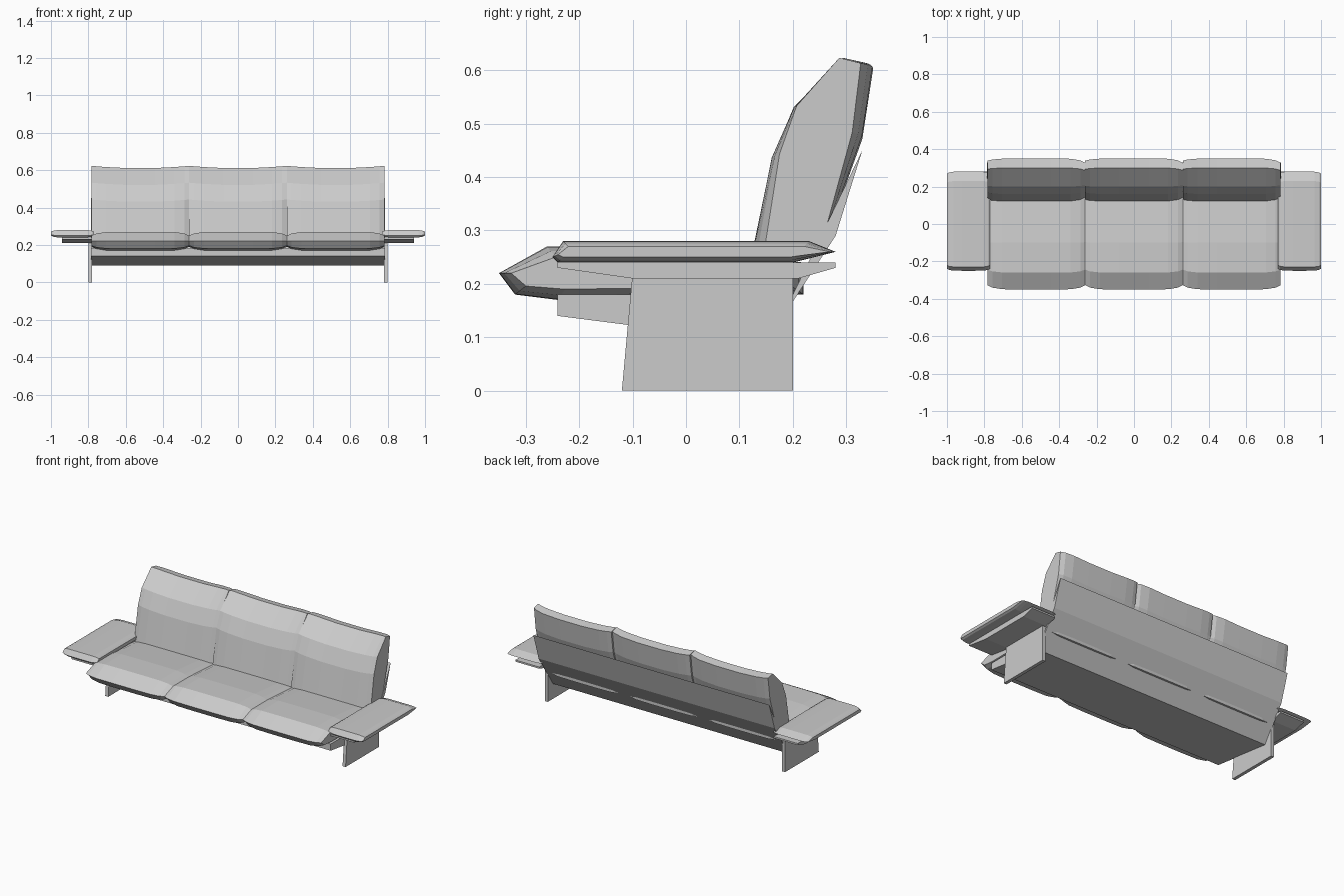
import bpy, bmesh

cube = bpy.data.objects.get("Cube")
if cube:
    bpy.data.objects.remove(cube, do_unlink=True)

grey = bpy.data.materials.new("light_grey")
grey.use_nodes = True
colour = (0.6, 0.6, 0.6, 1)
grey.diffuse_color = colour
grey.node_tree.nodes["Principled BSDF"].inputs["Base Color"].default_value = colour


def add_object(name, bm):
    """Turn a finished bmesh into a grey object."""
    bmesh.ops.recalc_face_normals(bm, faces=bm.faces[:])
    mesh = bpy.data.meshes.new(name)
    bm.to_mesh(mesh)
    bm.free()
    mesh.materials.append(grey)
    obj = bpy.data.objects.new(name, mesh)
    bpy.context.collection.objects.link(obj)


def loft(name, profile, centre, half, steps=(-1, 1),
         pinch_depth=0, pinch_height=0, lift=0, skew=0):
    """Skin a side profile along x, pinching its ends and lifting its top corners."""
    depths, heights = zip(*profile)
    mid_y = (min(depths) + max(depths)) / 2
    mid_z = (min(heights) + max(heights)) / 2
    bm = bmesh.new()
    rings = []
    for t in steps:
        ends = t ** 8
        scale_y = 1 - (pinch_depth + skew * t) * ends
        scale_z = 1 - pinch_height * ends
        ring = []
        for y, z in profile:
            raised = lift * t * t if z > mid_z else 0
            ring.append(bm.verts.new((centre + half * t,
                                      mid_y + (y - mid_y) * scale_y,
                                      mid_z + (z - mid_z) * scale_z + raised)))
        rings.append(ring)
    for near, far in zip(rings, rings[1:]):
        for i in range(len(profile)):
            bm.faces.new((near[i - 1], near[i], far[i], far[i - 1]))
    bm.faces.new(rings[0])
    bm.faces.new(rings[-1])
    add_object(name, bm)


# Base tray with the angled back panel in one section
frame = [(-0.24, 0.18), (-0.24, 0.14), (0.15, 0.09),
         (0.28, 0.29), (0.33, 0.45), (0.2, 0.18)]
loft("base_and_back_panel", frame, centre=0, half=0.785)

# Three seat cushions and three back cushions with rounded ends
seat = [(-0.35, 0.22), (-0.26, 0.27), (-0.1, 0.27), (0.22, 0.24),
        (0.22, 0.18), (-0.24, 0.17), (-0.32, 0.18)]
back = [(0.12, 0.24), (0.16, 0.43), (0.2, 0.52), (0.3, 0.61),
        (0.35, 0.6), (0.33, 0.47), (0.25, 0.25)]
cushion_steps = (-1, -0.9, -0.7, -0.3, 0.3, 0.7, 0.9, 1)
pitch = 0.522
for place, side in (("right", -1), ("middle", 0), ("left", 1)):
    loft(place + "_seat_cushion", seat, side * pitch, pitch / 2, cushion_steps,
         pinch_depth=0.08, pinch_height=0.4)
    loft(place + "_back_cushion", back, side * pitch, pitch / 2, cushion_steps,
         pinch_depth=0.15, lift=0.013, skew=0.05)

# Side legs and flat armrests on thin plates
leg = [(-0.12, 0), (0.2, 0), (0.2, 0.22), (-0.1, 0.22)]
plate = [(-0.24, 0.23), (-0.1, 0.21), (0.21, 0.21), (0.28, 0.23)]
plate += [(y, 0.24) for y in (0.28, -0.24)]
pad = [(-0.25, 0.25), (-0.23, 0.28), (0.23, 0.28), (0.28, 0.26), (0.2, 0.24), (-0.24, 0.24)]
for place, side in (("right", -1), ("left", 1)):
    loft(place + "_leg", leg, side * 0.79, half=0.01)
    loft(place + "_arm_plate", plate, side * 0.86, half=0.08)
    loft(place + "_armrest", pad, side * 0.885, half=0.115, steps=cushion_steps,
         pinch_depth=0.04, pinch_height=0.5)
